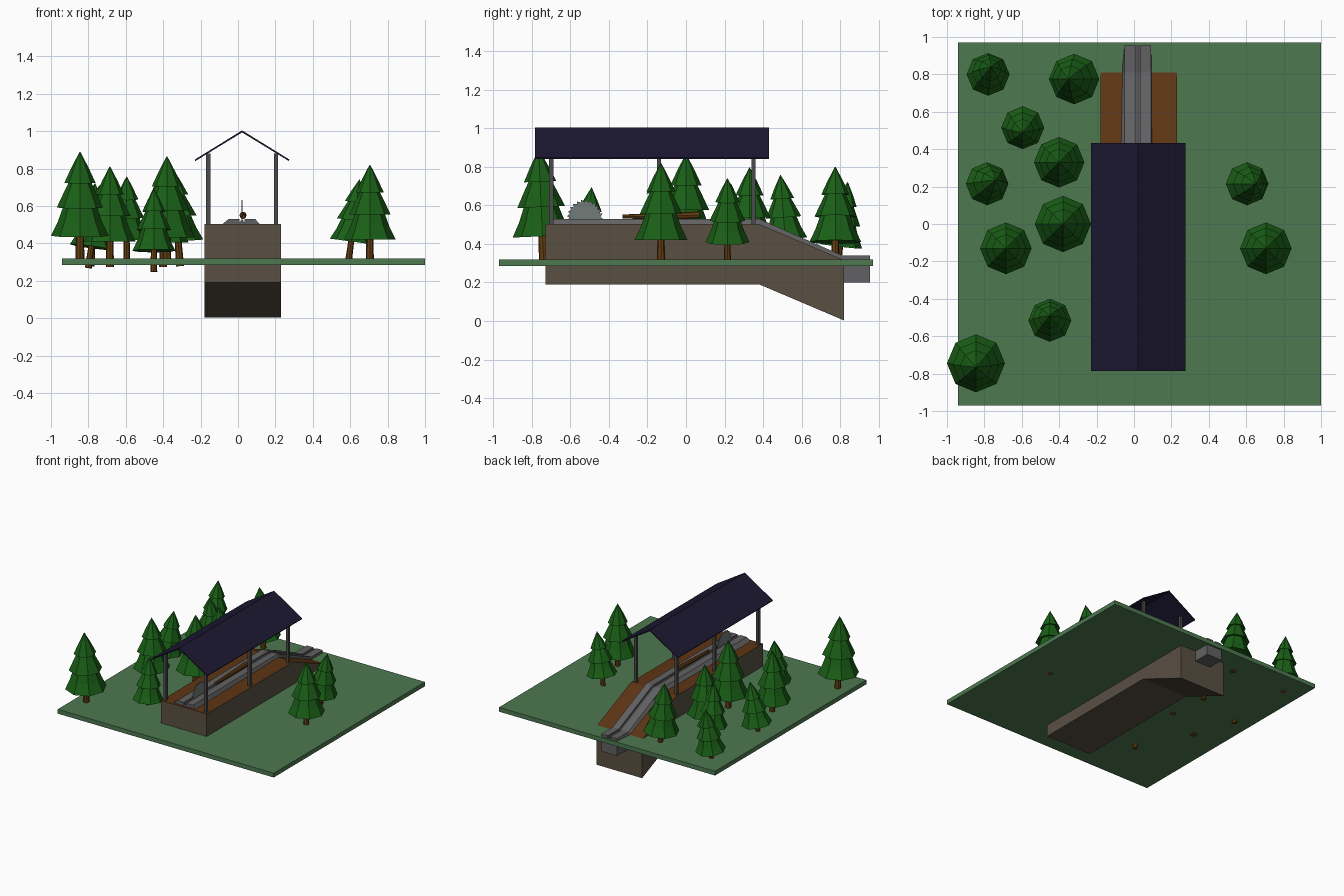
import bpy, bmesh, math
from mathutils import Vector, Matrix

if "Cube" in bpy.data.objects:
    bpy.data.objects.remove(bpy.data.objects["Cube"])


def mat(name, rgb):
    m = bpy.data.materials.new(name)
    m.diffuse_color = (*rgb, 1)
    m.use_nodes = True
    m.node_tree.nodes["Principled BSDF"].inputs["Base Color"].default_value = m.diffuse_color
    return m


GRASS = mat("grass", (0.075, 0.19, 0.08))
DIRT = mat("dirt", (0.11, 0.035, 0.007))
STONE = mat("stone", (0.10, 0.08, 0.055))
ROOF = mat("roof_blue", (0.012, 0.009, 0.032))
LEAF = mat("needles", (0.01, 0.115, 0.008))
BARK = mat("bark", (0.13, 0.05, 0.006))
STEEL = mat("steel", (0.12, 0.12, 0.125))
DARK = mat("dark_steel", (0.07, 0.07, 0.075))
BLADE = mat("blade_steel", (0.17, 0.2, 0.19))


def finish(name, bm, *mats):
    bmesh.ops.recalc_face_normals(bm, faces=bm.faces)
    me = bpy.data.meshes.new(name)
    bm.to_mesh(me)
    bm.free()
    for m in mats:
        me.materials.append(m)
    ob = bpy.data.objects.new(name, me)
    bpy.context.collection.objects.link(ob)
    return ob


def loft(bm, rings):
    """Skin a list of equal closed rings and cap both ends."""
    vs = [[bm.verts.new(p) for p in r] for r in rings]
    n = len(vs[0])
    for a, b in zip(vs, vs[1:]):
        for i in range(n):
            j = (i + 1) % n
            bm.faces.new((a[i], a[j], b[j], b[i]))
    bm.faces.new(vs[0])
    bm.faces.new(vs[-1])


def box(name, x0, x1, y0, y1, z0, z1, m):
    bm = bmesh.new()
    loft(bm, [[(x0, y0, z), (x1, y0, z), (x1, y1, z), (x0, y1, z)] for z in (z0, z1)])
    return finish(name, bm, m)


CX = 0.022  # centre line of the sawmill

# Ground slab
box("ground", -0.94, 1.0, -0.97, 0.97, 0.285, 0.32, GRASS)

# Raised platform with a ramp, dirt on the upper faces
side = [(-0.73, 0.19), (0.38, 0.19), (0.82, 0.003), (0.82, 0.316), (0.38, 0.503), (-0.73, 0.503)]
bm = bmesh.new()
loft(bm, [[(x, y, z) for y, z in side] for x in (-0.18, 0.23)])
bmesh.ops.recalc_face_normals(bm, faces=bm.faces)
bm.normal_update()
for f in bm.faces:
    f.material_index = 1 if f.normal.z > 0.5 else 0
finish("platform", bm, STONE, DIRT)

# Log track: grooved section swept along the platform, ramp and landing
path = [(-0.71, 0.502, 0.035, 0.025), (0.38, 0.502, 0.02, 0.004),
        (0.81, 0.313, 0.015, 0.002), (0.955, 0.313, 0.0, 0.0)]
rings = []
for y, z, left, right in path:
    sec = [(-0.072 - left, 0), (-0.072, 0.028), (-0.013, 0.028), (-0.013, 0.012),
           (0.013, 0.012), (0.013, 0.028), (0.07, 0.028), (0.07 + right, 0)]
    rings.append([(CX + x, y, z + h) for x, h in sec])
bm = bmesh.new()
loft(bm, rings)
finish("log_track", bm, STEEL)

# Drive chain lying in the groove
bm = bmesh.new()
loft(bm, [[(CX + x, y, z + h) for x, h in ((-0.008, 0.01), (-0.008, 0.02), (0.008, 0.02), (0.008, 0.01))]
          for y, z, _, _ in path])
finish("drive_chain", bm, DARK)

# Landing block under the end of the track
box("landing_block", CX - 0.072, CX + 0.07, 0.815, 0.955, 0.2, 0.316, STEEL)

# Round saw blade
TEETH = 24
rings = []
for x in (CX - 0.003, CX + 0.003):
    ring = []
    for i in range(TEETH):
        for r, da in ((0.08, 0.0), (0.093, 0.8)):
            a = 2 * math.pi * (i + da) / TEETH
            ring.append((x, -0.525 + r * math.cos(a), 0.538 + r * math.sin(a)))
    rings.append(ring)
bm = bmesh.new()
loft(bm, rings)
finish("saw_blade", bm, BLADE)

# Log on the track, slightly tapered
bm = bmesh.new()
rings = []
for y, z, r in ((-0.33, 0.542, 0.011), (-0.12, 0.545, 0.015), (0.07, 0.55, 0.019)):
    rings.append([(0.027 + r * math.cos(k * math.pi / 4), y, z + r * math.sin(k * math.pi / 4))
                  for k in range(8)])
loft(bm, rings)
finish("log", bm, BARK)

# Roof posts
for i, y in enumerate((-0.70, -0.14, 0.35)):
    for s, word in ((-1, "left"), (1, "right")):
        x = CX + s * 0.181
        box(f"post_{word}_{i + 1}", x - 0.011, x + 0.011, y - 0.011, y + 0.011, 0.49, 0.88, DARK)

# Gable roof
gable = [(-0.253, 0.848), (0, 1.004), (0.253, 0.848), (0.25, 0.84), (0, 0.993), (-0.25, 0.84)]
bm = bmesh.new()
loft(bm, [[(CX + x, y, z) for x, z in gable] for y in (-0.785, 0.432)])
finish("roof", bm, ROOF)

# Trees: (x, y, crown radius, crown base height, lean of tip in x and y)
trees = [(-0.78, 0.80, 0.115, 0.39, 0.015, 0.04), (-0.32, 0.775, 0.135, 0.41, -0.03, 0.0),
         (-0.595, 0.515, 0.115, 0.425, 0.0, -0.025), (-0.40, 0.33, 0.135, 0.405, 0.0, 0.0),
         (-0.785, 0.215, 0.115, 0.38, 0.045, 0.02), (-0.38, 0.0, 0.15, 0.43, 0.0, 0.0),
         (-0.685, -0.13, 0.138, 0.41, 0.0, 0.0), (-0.45, -0.515, 0.115, 0.36, 0.0, 0.025),
         (-0.845, -0.745, 0.155, 0.44, 0.0, -0.02), (0.605, 0.215, 0.115, 0.41, 0.045, 0.0),
         (0.705, -0.13, 0.138, 0.42, 0.0, 0.0)]
# Crown outline in units of crown radius: (radius, height), three drooping tiers
crown = [(0.12, 0.06), (1.0, 0.0), (0.76, 0.5), (0.56, 1.06), (0.8, 0.98), (0.58, 1.45),
         (0.36, 1.9), (0.54, 1.83), (0.3, 2.35), (0.012, 2.9)]
trunk = [(0.16, -0.98), (0.13, 0.3)]


def lathe(name, outline, scale, m, frame):
    bm = bmesh.new()
    loft(bm, [[(r * scale * math.cos(k * math.pi / 4), r * scale * math.sin(k * math.pi / 4), h * scale)
               for k in range(8)] for r, h in outline])
    bm.transform(frame)
    finish(name, bm, m)


for i, (x, y, r, z, lx, ly) in enumerate(trees):
    lean = Vector((lx, ly, 2.9 * r))
    turn = Vector((0, 0, 1)).rotation_difference(lean).to_matrix().to_4x4()
    frame = Matrix.Translation((x, y, z)) @ turn
    lathe(f"tree_crown_{i + 1}", crown, r, LEAF, frame)
    lathe(f"tree_trunk_{i + 1}", trunk, r, BARK, frame)
